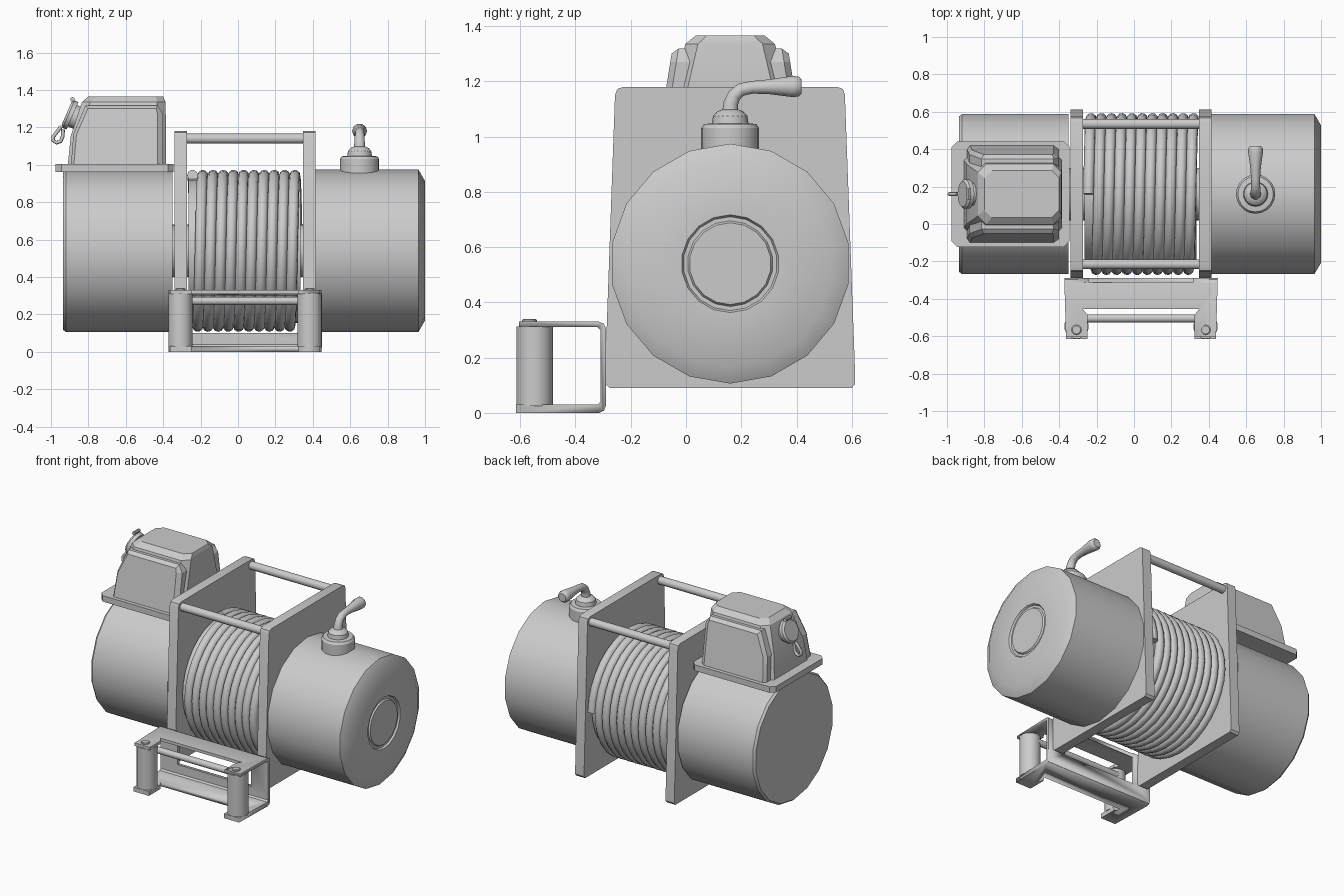
import bpy, bmesh
from math import sin, cos, pi
from mathutils import Vector

if "Cube" in bpy.data.objects:
    bpy.data.objects.remove(bpy.data.objects["Cube"])

CY, CZ = 0.16, 0.54      # drum axis
CX = 0.0375              # middle between the side plates


def loft(name, rings, angle=0.55):
    """Bridge equal-length rings of points and cap both ends."""
    bm = bmesh.new()
    vs = [[bm.verts.new(p) for p in r] for r in rings]
    n = len(vs[0])
    for a, b in zip(vs, vs[1:]):
        for i in range(n):
            bm.faces.new((a[i], a[(i + 1) % n], b[(i + 1) % n], b[i]))
    bm.faces.new(vs[0][::-1])
    bm.faces.new(vs[-1])
    bmesh.ops.recalc_face_normals(bm, faces=bm.faces)
    me = bpy.data.meshes.new(name)
    bm.to_mesh(me)
    bm.free()
    return finish(name, me, angle)


def finish(name, me, angle=0.55):
    ob = bpy.data.objects.new(name, me)
    bpy.context.collection.objects.link(ob)
    bpy.ops.object.select_all(action='DESELECT')
    ob.select_set(True)
    bpy.context.view_layer.objects.active = ob
    bpy.ops.object.shade_smooth_by_angle(angle=angle)
    return ob


def lathe(name, prof, loc, axis=(0, 0, 1), n=18):
    """Revolve (radius, height) pairs about an axis through loc."""
    q = Vector(axis).to_track_quat('Z', 'Y')
    ang = [pi / 2 + 2 * pi * i / n for i in range(n)]
    return loft(name, [[Vector(loc) + q @ Vector((r * cos(a), r * sin(a), h)) for a in ang]
                       for r, h in prof])


def prism_x(name, yz, x0, x1):
    return loft(name, [[(x, y, z) for y, z in yz] for x in (x0, x1)])


def prism_z(name, xy, z0, z1):
    return loft(name, [[(x, y, z) for x, y in xy] for z in (z0, z1)])


def oct_ring(z, x0, x1, hw, c):
    """Rectangle with cut corners, centred on the drum's y."""
    y0, y1 = CY - hw, CY + hw
    return [(x0 + c, y0, z), (x1 - c, y0, z), (x1, y0 + c, z), (x1, y1 - c, z),
            (x1 - c, y1, z), (x0 + c, y1, z), (x0, y1 - c, z), (x0, y0 + c, z)]


def tube(name, pts, radius, radii=None, res=3):
    """Round tube along a path, as a mesh."""
    cu = bpy.data.curves.new(name + "_path", 'CURVE')
    cu.dimensions = '3D'
    cu.bevel_depth = radius
    cu.bevel_resolution = res
    cu.use_fill_caps = True
    sp = cu.splines.new('POLY')
    sp.points.add(len(pts) - 1)
    for i, p in enumerate(pts):
        sp.points[i].co = (*p, 1)
        sp.points[i].radius = radii[i] / radius if radii else 1
    tmp = bpy.data.objects.new("tmp", cu)
    bpy.context.collection.objects.link(tmp)
    bpy.context.view_layer.update()
    me = bpy.data.meshes.new_from_object(tmp.evaluated_get(bpy.context.evaluated_depsgraph_get()))
    bpy.data.objects.remove(tmp)
    return finish(name, me, 1.0)


def boolean(ob, cutter, op):
    m = ob.modifiers.new("cut", 'BOOLEAN')
    m.object, m.operation, m.solver = cutter, op, 'EXACT'
    bpy.ops.object.select_all(action='DESELECT')
    bpy.context.view_layer.objects.active = ob
    ob.select_set(True)
    bpy.ops.object.modifier_apply(modifier=m.name)
    bpy.data.objects.remove(cutter)


# Motor and gearbox housings
lathe("motor_housing", [(0.434, -0.35), (0.434, -0.92), (0.422, -0.935)], (0, CY, CZ), (1, 0, 0))
lathe("gearbox_housing", [(0.434, 0.41), (0.434, 0.965), (0.373, 1.0), (0.177, 1.0),
                          (0.17, 0.988), (0.155, 0.988), (0.148, 0.998)], (0, CY, CZ), (1, 0, 0))

# Drum, shaft and wound rope
lathe("drum", [(0.385, -0.265), (0.385, 0.335)], (0, CY, CZ), (1, 0, 0), 32)
lathe("drum_shaft", [(0.14, -0.352), (0.14, 0.42)], (0, CY, CZ), (1, 0, 0), 24)
turns, seg, r = 10.25, 32, 0.029
steps = int(turns * seg)
tube("wound_rope", [(-0.243 + 0.561 * i / steps,
                     CY + (0.433 - r) * sin(2 * pi * i / seg),
                     CZ + (0.433 - r) * cos(2 * pi * i / seg)) for i in range(steps + 1)], r)

# Side plates
plate = [(-0.275, 0.09), (0.60, 0.09), (0.612, 0.105), (0.612, 0.14), (0.575, 1.15), (0.568, 1.172),
         (0.545, 1.18), (-0.225, 1.18), (-0.248, 1.172), (-0.257, 1.15), (-0.293, 0.14), (-0.293, 0.105)]
prism_x("left_side_plate", plate, -0.34, -0.273)
prism_x("right_side_plate", plate, 0.347, 0.415)

# Tie bars
for nm, y in (("front", -0.215), ("back", 0.535)):
    lathe(nm + "_tie_bar", [(0.027, -0.28), (0.027, 0.35)], (0, y, 1.14), (1, 0, 0), 14)

# Rope guide bracket: bent channel trimmed to its plan shape, with a window
channel = [(-0.615, 0), (-0.315, 0), (-0.297, 0.008), (-0.29, 0.025), (-0.29, 0.305), (-0.297, 0.323),
           (-0.315, 0.33), (-0.605, 0.33), (-0.605, 0.31), (-0.32, 0.31), (-0.31, 0.30),
           (-0.31, 0.04), (-0.32, 0.03), (-0.615, 0.03)]
bracket = prism_x("guide_bracket", channel, CX - 0.42, CX + 0.42)
half = [(0.412, -0.25), (0.41, -0.30), (0.40, -0.65), (0.285, -0.65), (0.285, -0.49), (0.31, -0.455)]
plan = [(CX + x, y) for x, y in half] + [(CX - x, y) for x, y in reversed(half)]
boolean(bracket, prism_z("trim", plan, -0.1, 0.5), 'INTERSECT')
window = [(CX - 0.28, -0.311), (CX + 0.28, -0.311), (CX + 0.28, -0.25), (CX - 0.28, -0.25)]
boolean(bracket, prism_z("window", window, 0.1, 0.4), 'DIFFERENCE')

# Guide rollers and bolts
for nm, s in (("left", -1), ("right", 1)):
    x = CX + s * 0.345
    lathe(nm + "_guide_roller", [(0.066, 0.025), (0.066, 0.312)], (x, -0.548, 0), n=18)
    lathe(nm + "_guide_bolt", [(0.027, 0.32), (0.027, 0.336), (0.022, 0.34)], (x, -0.566, 0), n=12)
lathe("horizontal_guide_roller", [(0.022, CX - 0.33), (0.022, CX + 0.33)], (0, -0.505, 0.272), (1, 0, 0), 14)

# Control box: foot plate, body and raised side panels
loft("control_box_foot", [oct_ring(z, -0.975, -0.345, 0.282, 0.03) for z in (0.962, 1.003)])
loft("control_box_body", [oct_ring(1.0, -0.91, -0.385, 0.23, 0.05), oct_ring(1.15, -0.895, -0.385, 0.21, 0.05),
                          oct_ring(1.335, -0.835, -0.387, 0.162, 0.045), oct_ring(1.365, -0.80, -0.40, 0.125, 0.04)], 0.4)
outer = [(-0.893, 1.0), (-0.88, 1.165), (-0.815, 1.318), (-0.43, 1.318), (-0.4, 1.27), (-0.4, 1.0)]
inner = [(-0.877, 1.005), (-0.864, 1.16), (-0.803, 1.30), (-0.437, 1.30), (-0.43, 1.27), (-0.43, 1.005)]
for nm, s in (("front", -1), ("back", 1)):
    loft(nm + "_control_box_panel",
         [[(x, CY + s * (w - 0.16 * (z - 1)), z) for x, z in o]
          for o, w in ((outer, 0.18), (outer, 0.238), (inner, 0.26))], 0.3)

# Socket cap with hinge and pull loop on the sloping end of the box
n = Vector((-0.917, 0, 0.40))
cap = Vector((-0.885, CY, 1.262))
lathe("socket_collar", [(0.062, -0.05), (0.062, 0.005)], cap, n, 14)
lathe("socket_cap", [(0.08, 0.0), (0.08, 0.022), (0.068, 0.034)], cap, n, 14)
lathe("socket_cap_hinge", [(0.012, -0.03), (0.012, 0.03)], (-0.885, CY, 1.35), (0, 1, 0), 10)
tube("socket_cap_loop", [(-0.945, CY, 1.205), (-0.965, CY, 1.18), (-0.988, CY, 1.15), (-0.988, CY, 1.13),
                         (-0.97, CY, 1.118), (-0.948, CY, 1.125), (-0.938, CY, 1.15), (-0.935, CY, 1.19)], 0.01, res=2)

# Clutch lever on the gearbox
lathe("lever_base", [(0.105, 0.94), (0.105, 1.03), (0.095, 1.045), (0.066, 1.048), (0.062, 1.075),
                     (0.048, 1.09), (0.03, 1.098)], (0.65, CY, 0), n=20)
path = [(0.16, 1.085, 0.031), (0.162, 1.12, 0.028), (0.175, 1.15, 0.026), (0.20, 1.17, 0.025),
        (0.24, 1.178, 0.024), (0.30, 1.18, 0.028), (0.385, 1.181, 0.04), (0.408, 1.181, 0.038), (0.418, 1.181, 0.028)]
tube("clutch_lever", [(0.65, y, z) for y, z, _ in path], 0.03, [p[2] for p in path])
